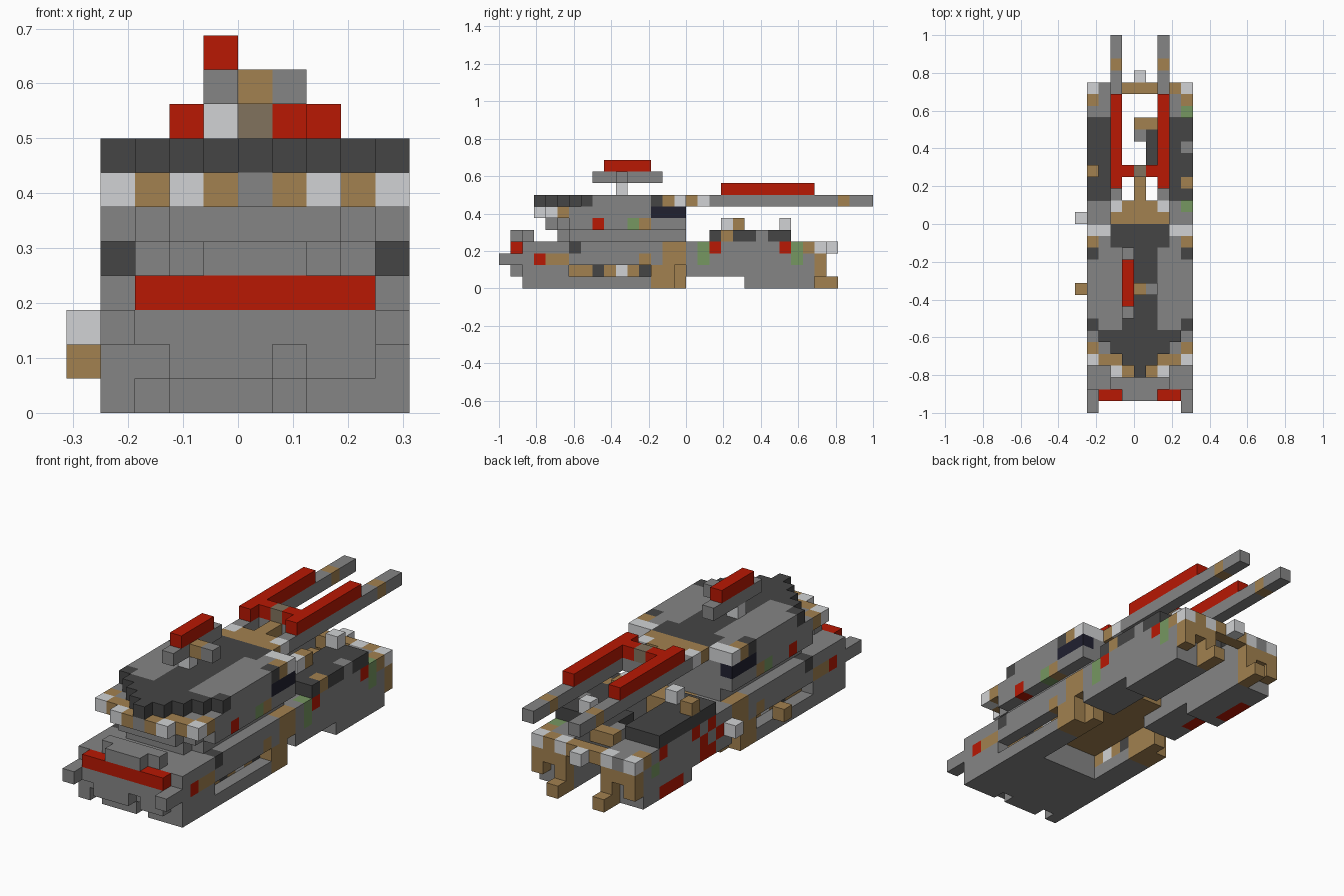
import bpy
import bmesh
from mathutils import Vector

old = bpy.data.objects.get("Cube")
if old:
    bpy.data.objects.remove(old, do_unlink=True)

UNIT = 1 / 16
PALETTE = {
    "grey": (.235, .235, .235), "dark_grey": (.06, .06, .06),
    "pale_grey": (.64, .65, .66), "brown": (.36, .22, .08),
    "red": (.48, .009, .001), "green": (.18, .31, .12),
    "navy": (.015, .015, .03), "khaki": (.22, .17, .11),
}
materials = {}
for name, rgb in PALETTE.items():
    mat = bpy.data.materials.new(name)
    mat.use_nodes = True
    mat.diffuse_color = (*rgb, 1)
    shader = next(n for n in mat.node_tree.nodes if n.type == 'BSDF_PRINCIPLED')
    shader.inputs["Base Color"].default_value = (*rgb, 1)
    shader.inputs["Roughness"].default_value = .9
    materials[name] = mat
paints = list(PALETTE)
cells = {}  # block position -> (part, paint)


def block(part, paint, x, y, z):
    """Fill a box of blocks; each range is (start, end) in block units."""
    for i in range(*x):
        for j in range(*y):
            for k in range(*z):
                cells[i, j, k] = (part, paint)


def dot(part, paint, x, y, z):
    block(part, paint, (x, x + 1), (y, y + 1), (z, z + 1))


def both(part, paint, x, y, z):
    """One block on each side of the centre column."""
    for side in (x, -x):
        dot(part, paint, side, y, z)


def carve(x, y, z):
    for i in range(*x):
        for j in range(*y):
            for k in range(*z):
                cells.pop((i, j, k), None)


def repaint(paint, x, y, z):
    """Change the colour of blocks that exist."""
    for (i, j, k), (part, _) in list(cells.items()):
        if x[0] <= i < x[1] and y[0] <= j < y[1] and z[0] <= k < z[1]:
            cells[i, j, k] = (part, paint)


# Front hull with stepped underside
for level, start in enumerate((-14, -15, -15, -14)):
    block("front_hull", "grey", (-4, 5), (start, 0), (level, level + 1))
carve((-2, 3), (-7, 0), (0, 2))
repaint("brown", (-2, 3), (-7, 0), (2, 3))
repaint("brown", (-4, 5), (-3, 0), (0, 2))
repaint("brown", (-4, 5), (-2, 0), (2, 4))
for side in (-4, 4):
    span = (side, side + 1)
    block("track_guard", "grey", span, (-16, -13), (2, 3))
    carve(span, (-15, -14), (1, 2))
    carve(span, (-10, -3), (1, 2))
    carve(span, (-1, 0), (0, 2))
# Gaps between the teeth under the nose
for x in (-3, 1):
    carve((x, x + 1), (-15, -13), (0, 1))
    carve((x, x + 1), (-15, -14), (1, 2))
block("front_bumper", "red", (-3, 4), (-15, -14), (3, 4))
block("nose_plate", "grey", (-1, 2), (-15, -13), (4, 5))
block("nose_plate", "grey", (-2, 3), (-14, -13), (4, 5))

# Side fittings and running gear of the front hull
both("side_fitting", "red", 4, -13, 2)
for y in (-12, -11, -4):
    both("side_fitting", "brown", 4, y, 2)
both("side_fitting", "dark_grey", 4, -10, 3)
for y, paint in ((-10, "brown"), (-9, "brown"), (-8, "dark_grey"), (-7, "brown"),
                 (-6, "pale_grey"), (-5, "brown"), (-4, "dark_grey")):
    both("running_gear", paint, 3, y, 1)
dot("side_step", "brown", -5, -6, 1)
dot("side_lamp", "pale_grey", -5, 0, 2)

# Turret: rows widen back from a pointed prow above a narrower ring
for z, tip in ((4, -11), (5, -12), (6, -13), (7, -13)):
    widest = 3 if z == 4 else 4
    for y in range(tip, 0):
        half = min(widest, y - tip + (0 if z == 7 else 2))
        block("turret_roof" if z == 7 else "turret", "dark_grey" if z == 7 else "grey",
              (-half, half + 1), (y, y + 1), (z, z + 1))
for x, y in ((2, -13), (4, -12)):
    both("prow_trim", "pale_grey", x, y, 6)
for x, y in ((1, -13), (2, -12), (3, -12), (4, -11)):
    both("prow_trim", "brown", x, y, 6)

# Roof camouflage: two pale stripes with clipped corners
for side in (-1, 1):
    for x, y in ((4, (-8, -3)), (3, (-9, -1)), (2, (-9, -2))):
        repaint("grey", (side * x, side * x + 1), y, (7, 8))
both("turret", "red", 4, -8, 5)
both("turret", "green", 4, -5, 5)
both("turret", "brown", 4, -4, 5)
for x in (-4, 4):
    repaint("navy", (x, x + 1), (-3, 0), (6, 7))
both("roof_corner", "brown", 4, -2, 7)
both("roof_corner", "pale_grey", 4, -1, 7)
both("roof_corner", "pale_grey", 3, -1, 7)

# Gun mantlet
block("mantlet", "brown", (-2, 3), (0, 1), (7, 8))
block("mantlet", "brown", (-1, 2), (1, 2), (7, 8))
block("mantlet", "brown", (0, 1), (2, 4), (7, 8))
dot("mantlet_sight", "khaki", 0, 4, 8)

# Twin barrels with red covers
for x in (-2, 2):
    span = (x, x + 1)
    block("barrel", "grey", span, (0, 16), (7, 8))
    dot("barrel", "brown", x, 0, 7)
    dot("barrel", "pale_grey", x, 1, 7)
    dot("barrel", "brown", x, 13, 7)
    block("barrel_cover", "red", span, (3, 11), (8, 9))
block("barrel_bridge", "grey", (-1, 2), (4, 5), (7, 8))
both("barrel_bridge", "red", 1, 4, 8)

# Roof gun on a post
dot("roof_gun_post", "pale_grey", -1, -6, 8)
block("roof_gun", "grey", (-1, 0), (-8, -2), (9, 10))
block("roof_gun_cover", "red", (-1, 0), (-7, -3), (10, 11))
dot("roof_gun_mount", "brown", 0, -6, 9)
dot("roof_gun_mount", "grey", 1, -6, 9)

# Rear hull: two side pods around an open bay
for x in ((-4, -1), (2, 5)):
    block("rear_pod", "grey", x, (0, 12), (1, 4))
    block("rear_pod", "grey", x, (5, 11), (0, 1))
    block("rear_deck", "dark_grey", x, (2, 9), (4, 5))
    repaint("brown", x, (11, 12), (1, 3))
block("bay_step", "dark_grey", (1, 2), (5, 9), (3, 4))
dot("bay_step", "grey", 0, 7, 3)
dot("bay_step", "brown", 0, 8, 3)
dot("bay_step", "brown", 1, 8, 3)
block("bay_front", "brown", (-1, 2), (0, 2), (2, 4))
dot("rear_deck", "brown", 4, 3, 4)
dot("rear_deck", "grey", 4, 6, 4)

# Painted markers on the pods
for y in (1, 9):
    dot("rear_marker", "green", 4, y, 3)
    both("rear_marker", "green", 4, y, 2)
for y in (2, 8):
    both("rear_marker", "red", 4, y, 3)
for y, z in ((1, 2), (2, 1), (3, 2), (3, 1), (4, 3)):
    dot("rear_marker", "red", -4, y, z)
repaint("red", (-4, -3), (6, 9), (0, 1))
both("rear_corner", "brown", 4, 10, 3)
both("rear_corner", "pale_grey", 4, 11, 3)

# Boxes on the deck
both("deck_box", "pale_grey", 2, 3, 5)
dot("deck_box", "brown", 2, 4, 5)
dot("deck_box", "brown", -4, 4, 5)
dot("deck_box", "pale_grey", 2, 8, 5)

# Tail beam and broken feet
block("tail_beam", "brown", (-2, 4), (11, 12), (3, 4))
both("tail_beam", "pale_grey", 2, 11, 3)
dot("tail_lamp", "pale_grey", 0, 12, 3)
for x in (-3, 3):
    carve((x, x + 1), (11, 12), (1, 2))
both("tail_foot", "brown", 2, 11, 0)
both("tail_foot", "brown", 2, 12, 0)

# Turn the blocks into one mesh per part, keeping only outer faces
AXES = [Vector(v) for v in ((1, 0, 0), (0, 1, 0), (0, 0, 1))]
for part in sorted({p for p, _ in cells.values()}):
    bm = bmesh.new()
    for pos, (owner, paint) in cells.items():
        if owner != part:
            continue
        centre = Vector(pos) + Vector((.5, .5, .5))
        for a in range(3):
            for sign in (-1, 1):
                n = AXES[a] * sign
                if tuple(int(p + q) for p, q in zip(pos, n)) in cells:
                    continue
                u, v = AXES[(a + 1) % 3] / 2, AXES[(a + 2) % 3] / 2 * sign
                mid = centre + n / 2
                ring = (mid - u - v, mid + u - v, mid + u + v, mid - u + v)
                face = bm.faces.new([bm.verts.new(c * UNIT) for c in ring])
                face.material_index = paints.index(paint)
    bmesh.ops.remove_doubles(bm, verts=bm.verts, dist=UNIT / 100)
    mesh = bpy.data.meshes.new(part)
    for name in paints:
        mesh.materials.append(materials[name])
    bm.to_mesh(mesh)
    bm.free()
    bpy.context.collection.objects.link(bpy.data.objects.new(part, mesh))
